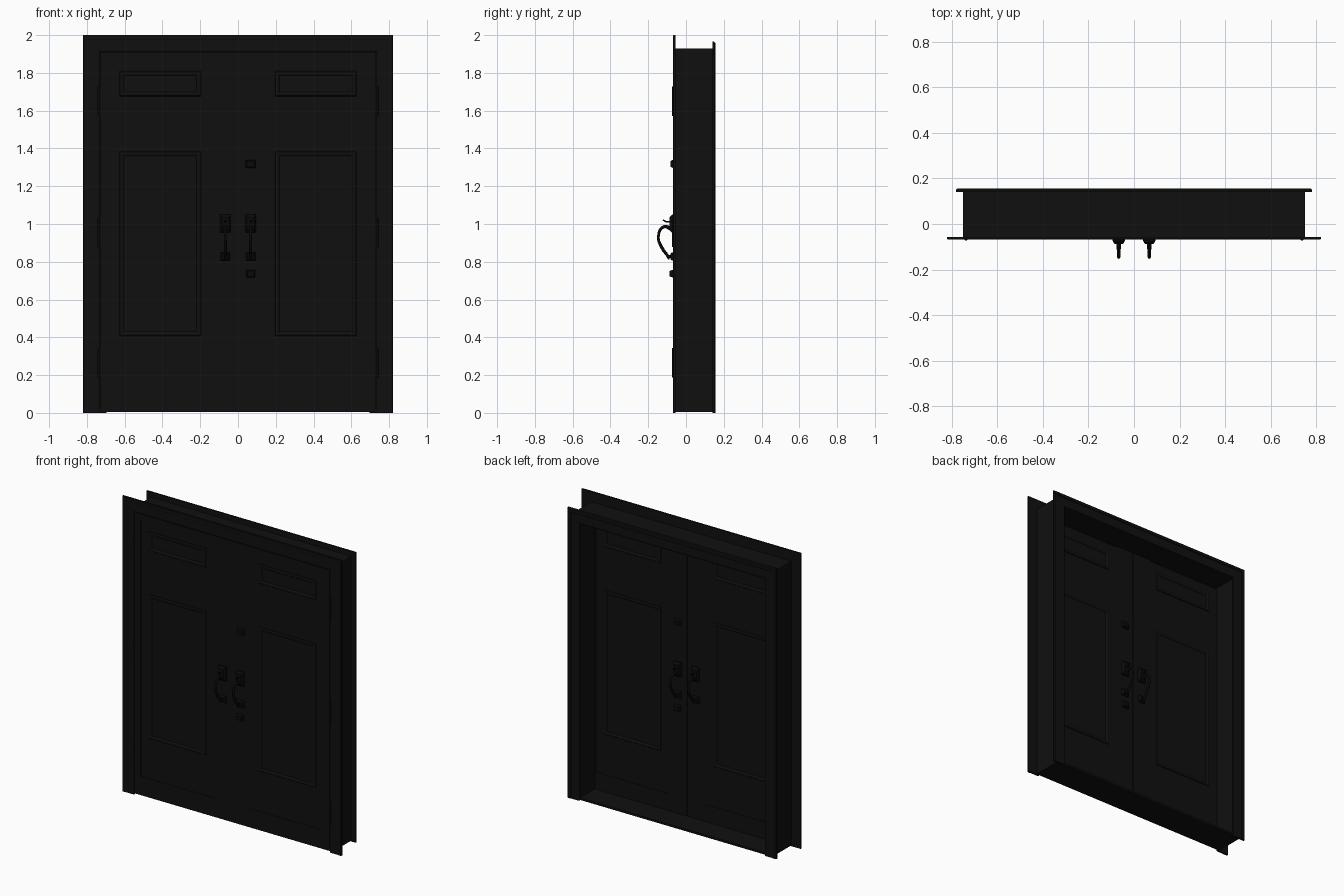
import bpy, bmesh
from mathutils import Vector

if "Cube" in bpy.data.objects:
    bpy.data.objects.remove(bpy.data.objects["Cube"], do_unlink=True)


def material(name, value, rough):
    m = bpy.data.materials.new(name)
    m.use_nodes = True
    col = (value, value, value, 1)
    m.diffuse_color = col
    node = m.node_tree.nodes["Principled BSDF"]
    node.inputs["Base Color"].default_value = col
    node.inputs["Roughness"].default_value = rough
    return m


PAINT = material("black paint", 0.005, 0.6)
METAL = material("dark metal", 0.003, 0.5)
FRONT, BACK = -0.060, -0.015      # faces of the door slabs
SKIN = 0.003                      # raised stiles and rails


def finish(name, bm, mat):
    bmesh.ops.recalc_face_normals(bm, faces=bm.faces)
    me = bpy.data.meshes.new(name)
    bm.to_mesh(me)
    bm.free()
    me.materials.append(mat)
    ob = bpy.data.objects.new(name, me)
    bpy.context.collection.objects.link(ob)
    return ob


def box(name, x, y, z, mat=PAINT):
    bm = bmesh.new()
    bmesh.ops.create_cube(bm, size=1)
    for v in bm.verts:
        v.co = Vector([(r[0] + r[1]) / 2 + c * (r[1] - r[0])
                       for r, c in zip((x, y, z), v.co)])
    return finish(name, bm, mat)


def sweep(name, corners, profile, closed):
    """Mitred trim: corners are (x, z, sign x, sign z), profile is (outset, y)."""
    bm = bmesh.new()
    rings = [[bm.verts.new((x + sx * t, y, z + sz * t)) for t, y in profile]
             for x, z, sx, sz in corners]
    n = len(profile)
    pairs = list(zip(rings, rings[1:]))
    if closed:
        pairs.append((rings[-1], rings[0]))
    for a, b in pairs:
        for i in range(n):
            j = (i + 1) % n
            bm.faces.new((a[i], a[j], b[j], b[i]))
    if not closed:
        bm.faces.new(rings[0])
        bm.faces.new(rings[-1])
    return finish(name, bm, PAINT)


def surround(name, x, z, bottom, profile):
    sweep(name, [(-x, bottom, -1, 0), (-x, z, -1, 1), (x, z, 1, 1), (x, bottom, 1, 0)],
          profile, False)


def boss(name, x, z, w, h, y, depth, taper):
    """Plate on a door face whose outer face is smaller than its base."""
    bm = bmesh.new()
    rings = []
    for k, d in ((1, 0), (1, depth * 0.45), (taper, depth)):
        rings.append([bm.verts.new((x + a * w / 2 * k, y + d, z + b * h / 2 * k))
                      for a, b in ((-1, -1), (1, -1), (1, 1), (-1, 1))])
    for a, b in zip(rings, rings[1:]):
        for i in range(4):
            j = (i + 1) % 4
            bm.faces.new((a[i], a[j], b[j], b[i]))
    bm.faces.new(rings[0])
    bm.faces.new(rings[-1])
    return finish(name, bm, METAL)


def rod(name, points, radius):
    cu = bpy.data.curves.new(name, "CURVE")
    cu.dimensions = "3D"
    cu.bevel_depth, cu.bevel_resolution, cu.resolution_u = radius, 2, 6
    cu.use_fill_caps = True
    sp = cu.splines.new("BEZIER")
    sp.bezier_points.add(len(points) - 1)
    for p, (co, r) in zip(sp.bezier_points, points):
        p.co, p.radius = co, r
        p.handle_left_type = p.handle_right_type = "AUTO"
    tmp = bpy.data.objects.new(name + " path", cu)
    bpy.context.collection.objects.link(tmp)
    bpy.context.view_layer.update()
    me = bpy.data.meshes.new_from_object(
        tmp.evaluated_get(bpy.context.evaluated_depsgraph_get()))
    bpy.data.objects.remove(tmp, do_unlink=True)
    me.materials.clear()
    me.materials.append(METAL)
    for f in me.polygons:
        f.use_smooth = True
    bpy.context.collection.objects.link(bpy.data.objects.new(name, me))


# Frame: rebated jamb, front and back casings, sill
surround("jamb", 0.69, 1.87, 0.006,
         [(0, BACK + 0.005), (0.044, BACK + 0.005), (0.044, FRONT), (0.06, FRONT),
          (0.06, 0.142), (0, 0.142)])
surround("front_casing", 0.733, 1.913, 0,
         [(0, -0.056), (0, -0.064), (0.006, -0.067), (0.06, -0.067), (0.063, -0.069),
          (0.084, -0.069), (0.087, -0.066), (0.087, -0.056)])
surround("back_casing", 0.695, 1.878, 0,
         [(0, 0.14), (0, 0.149), (0.006, 0.152), (0.06, 0.152), (0.063, 0.155),
          (0.081, 0.155), (0.087, 0.149), (0.087, 0.14)])
box("sill", (-0.75, 0.75), (FRONT, 0.148), (0.006, 0.02))

for sx, hand in ((-1, "right"), (1, "left")):
    def span(a, b):
        return tuple(sorted((sx * a, sx * b)))

    # Door leaf
    box(hand + "_door_slab", span(0.001, 0.73), (FRONT, BACK), (0.02, 1.91))
    for y, s, face in ((FRONT, -1, "front"), (BACK, 1, "back")):
        tag = f"{hand}_{face}_"
        skin = tuple(sorted((y, y + s * SKIN)))
        box(tag + "lock_stile", span(0.001, 0.137), skin, (0.02, 1.91))
        box(tag + "hinge_stile", span(0.685, 0.73), skin, (0.02, 1.91))
        box(tag + "top_rail", span(0.137, 0.685), skin, (1.865, 1.91))
        box(tag + "bottom_rail", span(0.137, 0.685), skin, (0.02, 0.135))

        # Panel mouldings
        x0, x1 = span(0.22, 0.603)
        for z0, z1, part in ((0.43, 1.36, "lower"), (1.70, 1.785, "upper")):
            sweep(tag + part + "_moulding",
                  [(x0, z0, -1, -1), (x0, z1, -1, 1), (x1, z1, 1, 1), (x1, z0, 1, -1)],
                  [(0, y), (0.003, y + s * 0.003), (0.012, y + s * 0.006),
                   (0.021, y + s * 0.004), (0.024, y)], True)

        # Handle set: plates, curved grip and thumb latch
        hx, base = sx * 0.067, y + s * SKIN
        boss(tag + "upper_plate", hx, 1.002, 0.054, 0.096, base, s * 0.025, 0.7)
        boss(tag + "lower_plate", hx, 0.828, 0.05, 0.044, base, s * 0.02, 0.7)
        rod(tag + "grip", [((hx, base + s * d, z), r) for d, z, r in (
            (0.015, 0.975, 1.5), (0.055, 0.985, 1.2), (0.083, 0.935, 1.0),
            (0.062, 0.87, 1.2), (0.034, 0.83, 1.1), (0.028, 0.812, 0.6))], 0.007)
        rod(tag + "foot", [((hx, base, 0.828), 1), ((hx, base + s * 0.034, 0.828), 1)], 0.008)
        rod(tag + "thumb_latch", [((hx, base + s * d, z), r) for d, z, r in (
            (0.01, 1.012, 1), (0.04, 1.012, 1), (0.06, 1.022, 0.8))], 0.004)
        if sx > 0:
            boss(tag + "deadbolt", hx, 1.318, 0.052, 0.042, base, s * 0.018, 0.75)
            boss(tag + "lower_lock", hx, 0.737, 0.046, 0.038, base, s * 0.024, 0.75)

    # Hinges
    for i, z in enumerate((0.265, 0.955, 1.65)):
        bm = bmesh.new()
        bmesh.ops.create_cone(bm, cap_ends=True, segments=12, radius1=0.007,
                              radius2=0.007, depth=0.155)
        bmesh.ops.translate(bm, vec=(sx * 0.737, -0.066, z), verts=bm.verts)
        finish(f"{hand}_hinge_{i + 1}", bm, METAL)
